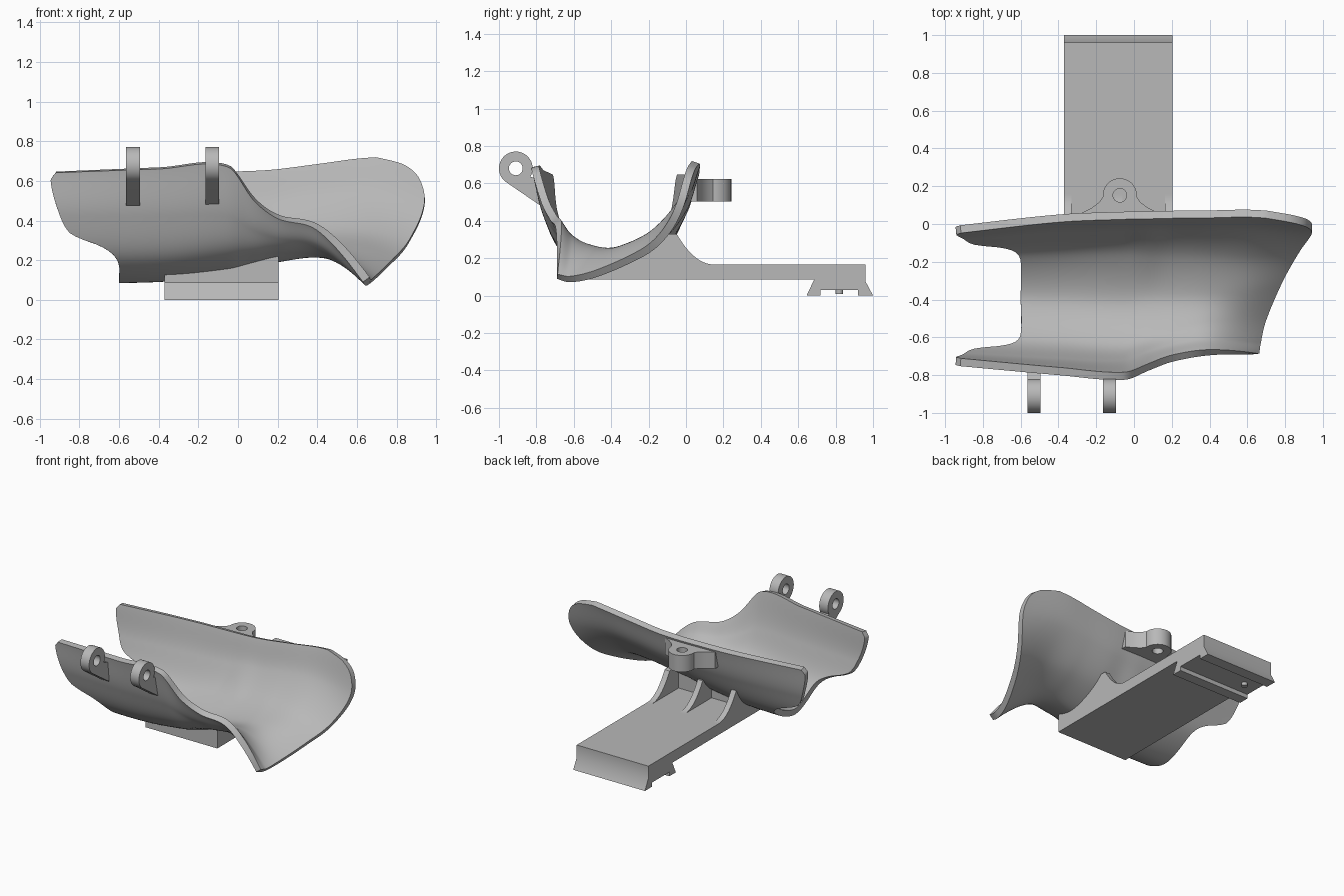
import bpy, bmesh, math
from mathutils import Vector, Matrix

if "Cube" in bpy.data.objects:
    bpy.data.objects.remove(bpy.data.objects["Cube"])

grey = bpy.data.materials.new("plain grey")
grey.use_nodes = True
grey.diffuse_color = (0.48, 0.48, 0.48, 1)
grey.node_tree.nodes["Principled BSDF"].inputs["Base Color"].default_value = grey.diffuse_color


def spline(keys, t):
    """Smooth curve through (position, value) keys."""
    t = min(max(t, keys[0][0]), keys[-1][0])
    i = 0
    while i < len(keys) - 2 and t > keys[i + 1][0]:
        i += 1

    def slope(k):
        a, b = keys[max(k - 1, 0)], keys[min(k + 1, len(keys) - 1)]
        return (b[1] - a[1]) / (b[0] - a[0])

    (t0, p0), (t1, p1) = keys[i], keys[i + 1]
    h = t1 - t0
    s = (t - t0) / h
    return (p0 * (2 * s**3 - 3 * s**2 + 1) + slope(i) * (h * (s**3 - 2 * s**2 + s))
            + p1 * (3 * s**2 - 2 * s**3) + slope(i + 1) * (h * (s**3 - s**2)))


def finish(name, mesh):
    """Clean a mesh, add it to the scene and shade it by angle."""
    bm = bmesh.new()
    bm.from_mesh(mesh)
    bmesh.ops.remove_doubles(bm, verts=bm.verts, dist=0.0002)
    bmesh.ops.recalc_face_normals(bm, faces=bm.faces)
    bm.to_mesh(mesh)
    bm.free()
    mesh.materials.clear()
    mesh.materials.append(grey)
    obj = bpy.data.objects.new(name, mesh)
    bpy.context.collection.objects.link(obj)
    smooth(obj)
    return obj


def smooth(obj):
    bpy.ops.object.select_all(action='DESELECT')
    obj.select_set(True)
    bpy.context.view_layer.objects.active = obj
    bpy.ops.object.shade_smooth_by_angle(angle=math.radians(35))


def plate(name, outlines, low, high, along_x=False):
    """Extrude flat outlines (inner ones become holes) along z or x."""
    curve = bpy.data.curves.new(name, 'CURVE')
    curve.dimensions = '2D'
    curve.fill_mode = 'BOTH'
    curve.extrude = (high - low) / 2
    for outline in outlines:
        sp = curve.splines.new('POLY')
        sp.points.add(len(outline) - 1)
        for point, (a, b) in zip(sp.points, outline):
            point.co = (a, b, 0, 1)
        sp.use_cyclic_u = True
    helper = bpy.data.objects.new(name + " outline", curve)
    bpy.context.collection.objects.link(helper)
    bpy.context.view_layer.update()
    mesh = bpy.data.meshes.new_from_object(
        helper.evaluated_get(bpy.context.evaluated_depsgraph_get()))
    bpy.data.objects.remove(helper)
    mesh.transform(Matrix.Translation((0, 0, (low + high) / 2)))
    if along_x:
        mesh.transform(Matrix(((0, 0, 1, 0), (1, 0, 0, 0), (0, 1, 0, 0), (0, 0, 0, 1))))
    return finish(name, mesh)


def arc(cx, cy, r, start, end, steps):
    angles = [math.radians(start + (end - start) * i / steps) for i in range(steps + 1)]
    return [(cx + r * math.cos(a), cy + r * math.sin(a)) for a in angles]


# Trough cross-sections: x, then outer (y, z) points from front rim to back rim
SECTIONS = [
    (-.95, (-.75, .64, -.72, .42, -.62, .2, -.385, .085, -.15, .2, -.05, .42, -.01, .64)),
    (-.4, (-.8, .66, -.75, .42, -.64, .2, -.4, .09, -.14, .2, -.01, .42, .05, .635)),
    (-.05, (-.825, .67, -.76, .42, -.65, .23, -.41, .13, -.14, .24, 0, .43, .065, .635)),
    (.08, (-.775, .5, -.71, .35, -.61, .23, -.39, .16, -.15, .265, 0, .445, .067, .637)),
    (.2, (-.73, .41, -.67, .31, -.57, .235, -.38, .19, -.15, .28, 0, .45, .07, .645)),
    (.4, (-.695, .35, -.63, .275, -.52, .225, -.36, .22, -.15, .31, 0, .48, .072, .67)),
    (.63, (-.69, .09, -.62, .085, -.5, .12, -.33, .21, -.15, .32, 0, .5, .075, .7)),
    (.94, (-.69, -.4, -.6, -.2, -.45, -.05, -.27, .1, -.12, .27, -.015, .47, .05, .72)),
]
COLUMNS = [[(x, Vector(row[2 * j:2 * j + 2])) for x, row in SECTIONS] for j in range(7)]

# End outlines of the trough: notched on one side, flared on the other
NOTCH = [(0, -.92), (.03, -.945), (.16, -.9), (.225, -.85), (.25, -.78),
         (.27, -.7), (.305, -.63), (.36, -.6), (.5, -.6)]
FLARE = [(0, .63), (.167, .645), (.333, .68), (.5, .76), (.667, .86),
         (.833, .94), (.92, .92), (.97, .84), (1, .7)]


def section(x):
    return [(j / 6, spline(col, x)) for j, col in enumerate(COLUMNS)]


def build_trough(nu=72, nv=96):
    verts, faces = [], []
    for k in range(nv + 1):
        v = k / nv - .08 * math.sin(math.tau * k / nv)
        x0, x1 = spline(NOTCH, min(v, 1 - v)), spline(FLARE, v)
        for i in range(nu + 1):
            x = x0 + (x1 - x0) * i / nu
            verts.append((x, *spline(section(x), v)))
    w = nu + 1
    for k in range(nv):
        for i in range(nu):
            a = k * w + i
            faces.append((a, a + w, a + w + 1, a + 1))
    mesh = bpy.data.meshes.new("trough")
    mesh.from_pydata(verts, [], faces)
    mesh.materials.append(grey)
    obj = bpy.data.objects.new("trough", mesh)
    bpy.context.collection.objects.link(obj)
    bpy.context.view_layer.objects.active = obj
    wall = obj.modifiers.new("wall", 'SOLIDIFY')
    wall.thickness = 0.042
    wall.offset = -1
    bpy.ops.object.modifier_apply(modifier=wall.name)
    smooth(obj)


build_trough()

# Supports that rise to meet the underside of the trough
FLOOR, DECK = .085, .165


def support(name, x0, x1, y0, y1, limit, nx, ny=40):
    bm = bmesh.new()
    tops, lows = [], []
    for i in range(nx + 1):
        x = x0 + (x1 - x0) * i / nx
        keys = section(x)
        line = [spline(keys, k / 60) for k in range(61)]
        for j in range(ny + 1):
            y = y0 + (y1 - y0) * j / ny
            z = limit(y)
            for a, b in zip(line, line[1:]):
                if a.x <= y < b.x:
                    z = min(z, a.y + (b.y - a.y) * (y - a.x) / (b.x - a.x) + .015)
            tops.append(bm.verts.new((x, y, max(z, FLOOR + .005))))
            lows.append(bm.verts.new((x, y, FLOOR)))
    w = ny + 1
    for i in range(nx):
        for j in range(ny):
            a = i * w + j
            for grid in (tops, lows):
                bm.faces.new([grid[n] for n in (a, a + w, a + w + 1, a + 1)])
    ring = ([i * w for i in range(nx + 1)] + [nx * w + j for j in range(1, w)]
            + [i * w + ny for i in range(nx - 1, -1, -1)] + list(range(ny - 1, 0, -1)))
    for a, b in zip(ring, ring[1:] + ring[:1]):
        bm.faces.new((lows[a], lows[b], tops[b], tops[a]))
    mesh = bpy.data.meshes.new(name)
    bm.to_mesh(mesh)
    bm.free()
    finish(name, mesh)


def rib_top(y):
    return DECK + .165 * min(1, max(0, (.16 - y) / .21)) ** 2.2


LEFT, RIGHT = -.37, .205
support("saddle_block", LEFT, RIGHT, -.53, -.15, lambda y: 1, 16)
support("arm_root", LEFT, RIGHT, -.15, .16, lambda y: DECK, 16)
for name, x in (("outer_rib", LEFT), ("middle_rib", -.1), ("inner_rib", RIGHT - .04)):
    support(name, x, x + .04, -.16, .16, rib_top, 2)

# Flat arm ending in a dovetail rail with a grooved underside
plate("arm_and_rail", [[(.16, FLOOR), (.685, FLOOR), (.645, 0), (.72, 0), (.72, .03),
                        (.92, .03), (.92, 0), (1, 0), (.96, .075), (.96, DECK), (.16, DECK)]],
      LEFT, RIGHT, True)
plate("rail_pin", [arc(-.26, .82, .02, 0, 345, 23)], .008, .035)

# Front hinge lugs
for name, x in (("outer_hinge_lug", -.565), ("inner_hinge_lug", -.165)):
    plate(name, [arc(-.91, .68, .09, -30, 235, 36) + [(-.77, .475), (-.785, .62)],
                 arc(-.91, .68, .037, 0, 345, 23)], x, x + .07, True)

# Back eyelet with flared root
fillet = [(.2, .025), (.2, .06), (.15, .085), (.11, .115)]
plate("back_eyelet", [[(-.075 + a, b) for a, b in fillet] + arc(-.075, .152, .09, -5, 185, 32)
                      + [(-.075 - a, b) for a, b in reversed(fillet)],
                      arc(-.075, .152, .036, 0, 345, 23)], .502, .622)
